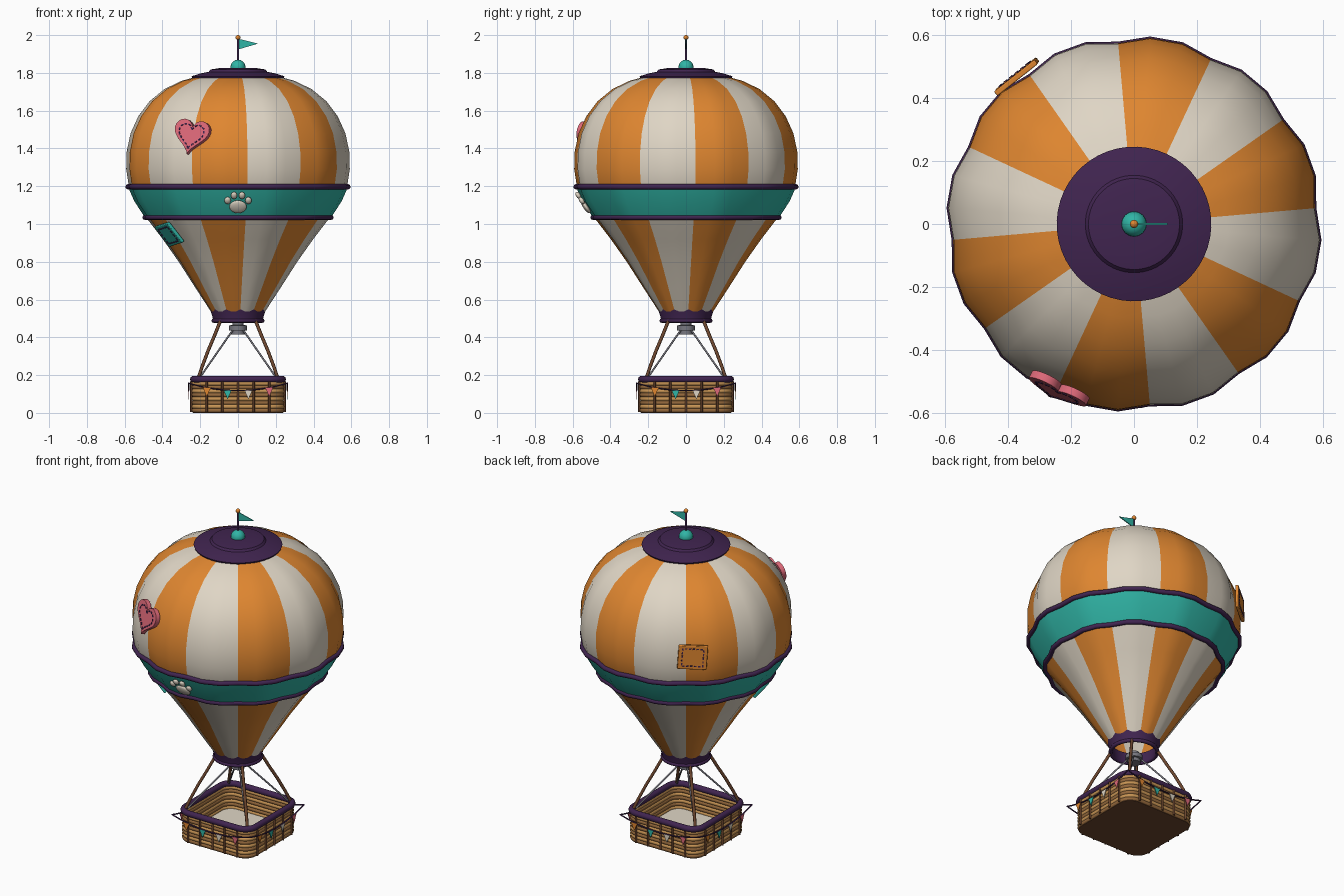
import bpy, bmesh, math
from math import sin, cos, pi, radians
from mathutils import Matrix, Vector

cube = bpy.data.objects.get("Cube")
if cube:
    bpy.data.objects.remove(cube)


def material(name, *rgb):
    m = bpy.data.materials.new(name)
    m.use_nodes = True
    m.diffuse_color = (*rgb, 1)
    m.node_tree.nodes["Principled BSDF"].inputs["Base Color"].default_value = (*rgb, 1)
    return m


ORANGE = material("orange", .74, .24, .03)
CREAM = material("cream", .74, .67, .56)
TEAL = material("teal", .03, .46, .38)
PURPLE = material("dark purple", .052, .018, .08)
PINK = material("pink", .72, .14, .19)
TAN = material("light wicker", .58, .30, .09)
WICKER = material("dark wicker", .30, .14, .045)
BROWN = material("brown", .15, .06, .027)
GREY = material("grey metal", .19, .19, .22)


def finish(name, mesh, mats, matrix=Matrix(), angle=35):
    ob = bpy.data.objects.new(name, mesh)
    bpy.context.collection.objects.link(ob)
    ob.matrix_world = matrix
    if not mesh.materials:
        for m in mats:
            mesh.materials.append(m)
    bpy.ops.object.select_all(action='DESELECT')
    ob.select_set(True)
    bpy.context.view_layer.objects.active = ob
    bpy.ops.object.shade_smooth_by_angle(angle=radians(angle))
    return ob


def from_bm(name, bm, mats, matrix=Matrix(), angle=35):
    mesh = bpy.data.meshes.new(name)
    bm.to_mesh(mesh)
    bm.free()
    return finish(name, mesh, mats, matrix, angle)


def scallop(i):
    # the seams between gores are pulled in
    return .972 if i % 3 == 0 else 1


def ring_point(i, r, z, segs=36, puffed=True):
    a = radians(5) + 2 * pi * i / segs
    r *= scallop(i) if puffed else 1
    return Vector((r * cos(a), r * sin(a), z))


def lathe(name, profile, mats, segs=36, puffed=False, gores=False):
    bm = bmesh.new()
    rows = [[bm.verts.new(ring_point(i, r, z, segs, puffed)) for i in range(segs)] for r, z in profile]
    for low, high in zip(rows, rows[1:]):
        for i in range(segs):
            j = (i + 1) % segs
            f = bm.faces.new((low[i], low[j], high[j], high[i]))
            f.material_index = i // 3 % 2 if gores else 0
    bmesh.ops.remove_doubles(bm, verts=bm.verts, dist=1e-5)
    return from_bm(name, bm, mats)


def tube(name, points, radius, mat, closed=False, sides=2):
    curve = bpy.data.curves.new(name, 'CURVE')
    curve.dimensions = '3D'
    curve.bevel_depth, curve.bevel_resolution, curve.use_fill_caps = radius, sides, True
    s = curve.splines.new('POLY')
    s.points.add(len(points) - 1)
    for p, co in zip(s.points, points):
        p.co = (*co, 1)
    s.use_cyclic_u = closed
    temp = bpy.data.objects.new(name + "_path", curve)
    mesh = bpy.data.meshes.new_from_object(temp)
    bpy.data.objects.remove(temp)
    mesh.materials.clear()
    return finish(name, mesh, [mat], angle=60)


def ball(name, center, scale, mat, matrix=Matrix()):
    bm = bmesh.new()
    bmesh.ops.create_uvsphere(bm, u_segments=16, v_segments=10, radius=1)
    return from_bm(name, bm, [mat], matrix @ Matrix.Translation(center) @ Matrix.Diagonal((*scale, 1)), 60)


def plate(name, outline, thick, mat, matrix, bevel=0):
    bm = bmesh.new()
    face = bm.faces.new([bm.verts.new((x, y, 0)) for x, y in outline])
    top = bmesh.ops.extrude_face_region(bm, geom=[face])["geom"]
    bmesh.ops.translate(bm, vec=(0, 0, thick), verts=[v for v in top if isinstance(v, bmesh.types.BMVert)])
    bmesh.ops.recalc_face_normals(bm, faces=bm.faces)
    ob = from_bm(name, bm, [mat], matrix)
    if bevel:
        mod = ob.modifiers.new("soft edge", 'BEVEL')
        mod.width, mod.segments = bevel, 2
    return ob


def stitches(name, outline, count, height, matrix):
    # evenly spaced dashes along a closed outline
    pts = [Vector(p) for p in outline]
    pts.append(pts[0])
    lengths = [(b - a).length for a, b in zip(pts, pts[1:])]
    step = sum(lengths) / count
    bm = bmesh.new()
    for k in range(count):
        d = (k + .5) * step
        for a, b, l in zip(pts, pts[1:], lengths):
            if d <= l:
                break
            d -= l
        way = b - a
        mid = a + way * (d / l)
        m = (Matrix.Translation((*mid, height)) @ Matrix.Rotation(math.atan2(way.y, way.x), 4, 'Z')
             @ Matrix.Diagonal((step * .6, .007, .006, 1)))
        bmesh.ops.create_cube(bm, size=1, matrix=m)
    from_bm(name, bm, [PURPLE], matrix)


# Envelope: twelve puffed gores
PROFILE = [(.14, .53), (.225, .66), (.315, .80), (.40, .92), (.485, 1.03), (.545, 1.12), (.58, 1.2),
           (.594, 1.29), (.592, 1.38), (.571, 1.48), (.53, 1.57), (.47, 1.65), (.39, 1.715),
           (.30, 1.758), (.2, 1.785)]
lathe("envelope", PROFILE, [ORANGE, CREAM], puffed=True, gores=True)


def surface(z):
    for (r0, z0), (r1, z1) in zip(PROFILE, PROFILE[1:]):
        if z <= z1:
            slope = (r1 - r0) / (z1 - z0)
            return r0 + slope * (z - z0), slope


def on_envelope(az, z, roll=0, lift=0):
    # frame with X to the right, Y up along the cloth and Z outward
    r, slope = surface(z)
    a = radians(az)
    out = Vector((cos(a), sin(a), 0))
    right = Vector((-sin(a), cos(a), 0))
    up = (out * slope + Vector((0, 0, 1))).normalized()
    normal = right.cross(up)
    basis = Matrix((right, up, normal)).transposed().to_4x4()
    return Matrix.Translation(out * r + Vector((0, 0, z)) + normal * lift) @ basis @ Matrix.Rotation(radians(roll), 4, 'Z')


# Band with piping, crown cap and mouth collar
lathe("band", [(surface(z)[0] + .006, z) for z in (1.03, 1.12, 1.195)], [TEAL], puffed=True)
for z, label in ((1.035, "lower"), (1.197, "upper")):
    tube(label + "_piping", [ring_point(i, surface(z)[0] + .006, z) for i in range(36)], .014, PURPLE, True)
lathe("crown_cap", [(.24, 1.768), (.246, 1.782), (.2, 1.797), (.155, 1.806), (.145, 1.818), (.1, 1.825), (0, 1.825)],
      [PURPLE], 48)
lathe("mouth_collar", [(.125, .55), (.12, .49), (.132, .485), (.136, .51), (.149, .552), (.125, .55)], [PURPLE])
tube("collar_hem", [ring_point(i, .13, .488, puffed=False) for i in range(36)], .011, PURPLE, True)

# Finial, mast and flag
ball("finial", (0, 0, 1.83), (.04, .04, .04), TEAL)
tube("mast", [(0, 0, 1.83), (0, 0, 1.985)], .006, PURPLE)
ball("mast_ball", (0, 0, 1.987), (.013, .013, .013), ORANGE)
upright = Matrix.Rotation(pi / 2, 4, 'X')
plate("flag", [(.004, 1.98), (.004, 1.925), (.107, 1.955)], .005, TEAL, Matrix.Translation((0, .0025, 0)) @ upright)

# Heart applique
heart = []
for k in range(40):
    t = -2 * pi * k / 40
    heart.append((.0064 * 16 * sin(t) ** 3,
                  .0064 * (13 * cos(t) - 5 * cos(2 * t) - 2 * cos(3 * t) - cos(4 * t) + 2)))
spot = on_envelope(-115, 1.46, -8, -.006)
plate("heart", heart, .026, PINK, spot, .005)
stitches("heart_stitches", [(x * .72, y * .72) for x, y in heart], 20, .026, spot)


# Sewn patches
def patch(name, mat, w, h, spot, count):
    corners = [(-w, -h), (w, -h), (w, h), (-w, h)]
    plate(name, corners, .018, mat, spot, .004)
    stitches(name + "_stitches", [(x * .72, y * .72) for x, y in corners], count, .018, spot)


patch("orange_patch", ORANGE, .082, .072, on_envelope(128.5, 1.37, -4, -.002), 20)
patch("teal_patch", TEAL, .08, .066, on_envelope(-148, .95, 10, -.002), 18)

# Paw print on the band
spot = on_envelope(-90, 1.11, 0, .004)
ball("paw_pad", (0, -.02, 0), (.046, .04, .014), CREAM, spot)
for x, y in ((-.055, .02), (-.021, .052), (.021, .052), (.055, .02)):
    ball("paw_toe", (x, y, 0), (.017, .021, .012), CREAM, spot)

# Burner, ropes and struts
lathe("burner", [(0, .415), (.036, .415), (.036, .435), (.047, .437), (.047, .462), (.03, .466), (.03, .48), (0, .48)],
      [GREY], 24)
for sx in (-1, 1):
    for sy in (-1, 1):
        rope = [(sx * d, sy * d, z) for d, z in ((.212, .18), (.188, .25), (.158, .33), (.124, .41), (.09, .495))]
        tube("rope", rope, .009, BROWN)
        tube("burner_strut", [(sx * .2, sy * .2, .19), (sx * .03, sy * .03, .435)], .005, GREY)


# Basket: woven rows, ribs, rim and floor
def rounded_square(half, corner):
    pts = []
    for q in range(4):
        c = Vector((half - corner, half - corner))
        for s in range(7):
            a = pi / 2 * s / 6
            p = c + corner * Vector((cos(a), sin(a)))
            pts.append(Matrix.Rotation(q * pi / 2, 2) @ p)
    return pts


for row in range(8):
    tube("wicker_row", [(*p, .013 + row * .0205) for p in rounded_square(.234, .07)], .0125,
         TAN if row % 2 else WICKER, True)
plate("basket_base", rounded_square(.238, .07), .02, BROWN, Matrix())
plate("basket_floor", rounded_square(.228, .07), .01, CREAM, Matrix.Translation((0, 0, .02)))
tube("rim", [(*p, .178) for p in rounded_square(.236, .07)], .018, PURPLE, True, 3)

for q in range(4):
    turn = Matrix.Rotation(q * pi / 2, 4, 'Z')
    for k in range(-2, 3):
        tube("rib", [turn @ Vector((k * .083, -.247, z)) for z in (.006, .165)], .006, BROWN)

    # Bunting hung along each side
    def sag(x):
        return .118 + .04 * (x / .265) ** 2

    tube("bunting_string", [turn @ Vector((x, -.262, sag(x))) for x in [.265 * k / 6 for k in range(-6, 7)]],
         .004, PURPLE, sides=1)
    for x, mat in zip((-.165, -.055, .055, .165), (ORANGE, TEAL, CREAM, PINK)):
        z = sag(x)
        plate("pennant", [(x - .021, z), (x, z - .048), (x + .021, z)], .004, mat,
              turn @ Matrix.Translation((0, -.262, 0)) @ upright)
